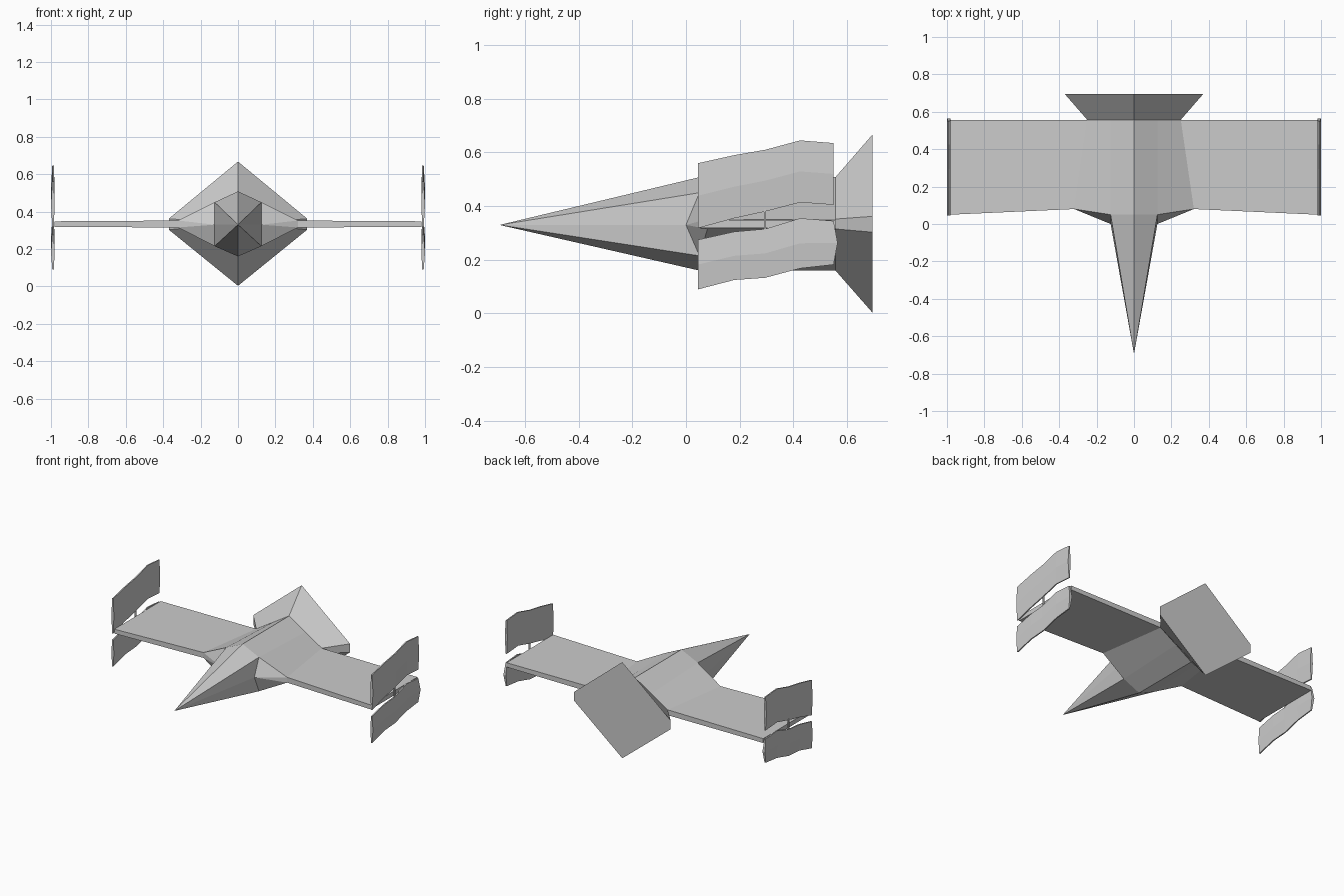
import bpy

if "Cube" in bpy.data.objects:
    bpy.data.objects.remove(bpy.data.objects["Cube"])

MID = 0.335


def make(name, verts, faces, mirror=True):
    """Mesh object with consistent normals, mirrored across x = 0."""
    import bmesh
    bm = bmesh.new()
    vs = [bm.verts.new(v) for v in verts]
    for f in faces:
        bm.faces.new([vs[i] for i in f])
    bmesh.ops.recalc_face_normals(bm, faces=bm.faces)
    me = bpy.data.meshes.new(name)
    bm.to_mesh(me)
    bm.free()
    ob = bpy.data.objects.new(name, me)
    bpy.context.collection.objects.link(ob)
    if mirror:
        ob.modifiers.new("mirror", 'MIRROR').use_clip = True
    return ob


def bridge(a, b, n):
    """Quads joining two open strips of n vertices starting at a and b."""
    return [(a + i, a + i + 1, b + i + 1, b + i) for i in range(n - 1)]


# Fuselage: half sections from top ridge to belly keel, plus nose tip and cheek
front = [(0, .05, .508), (.125, .05, .45), (.32, .08, .352),
         (.32, .08, .315), (.125, .05, .215), (0, .05, .16)]
rear = [(0, .557, .508), (.125, .557, .43), (.25, .557, .352),
        (.25, .557, .315), (.125, .557, .238), (0, .557, .16)]
tip, cheek = 12, 13
nose_faces = [(tip, 0, 1), (tip, 1, cheek), (tip, cheek, 4), (tip, 4, 5),
              (cheek, 1, 2), (cheek, 2, 3), (cheek, 3, 4)]
make("fuselage", front + rear + [(0, -.695, .33), (.125, 0, .33)],
     bridge(0, 6, 6) + nose_faces + [(6, 7, 8, 9, 10, 11)])

# Flared tail with a flat back
flare_in = [(0, .557, .508), (.25, .557, .352), (.25, .557, .315), (0, .557, .16)]
flare_out = [(0, .695, .667), (.37, .695, .362), (.37, .695, .303), (0, .695, .003)]
make("tail_flare", flare_in + flare_out,
     bridge(0, 4, 4) + [(4, 5, 6, 7), (0, 1, 2, 3)])

# Wings: thin slabs tapering slightly to the tip
root = [(.32, .08, .352), (.25, .557, .352), (.25, .557, .315), (.32, .08, .315)]
end = [(.98, .05, .348), (.98, .557, .348), (.98, .557, .318), (.98, .05, .318)]
make("wings", root + end,
     [(0, 1, 5, 4), (1, 2, 6, 5), (2, 3, 7, 6), (3, 0, 4, 7), (4, 5, 6, 7), (0, 1, 2, 3)])


# Wingtip fins: wavy strips given as (y, bottom z, top z), thicker in the middle
def fin(name, stations, tail=None):
    verts, n = [], len(stations)
    for y, lo, hi in stations:
        m, q = (lo + hi) / 2, (hi - lo) * .3
        ym = tail if tail and y == stations[-1][0] else y
        verts += [(.985, y, lo), (.98, ym, m - q * .0), (.985, y, hi),
                  (.993, y, hi), (1.0, ym, m), (.993, y, lo)]
    faces = []
    for s in range(n - 1):
        a, b = s * 6, s * 6 + 6
        faces += [(a + i, a + (i + 1) % 6, b + (i + 1) % 6, b + i) for i in range(6)]
    e = (n - 1) * 6
    for k in (0, e):
        faces += [(k, k + 1, k + 4, k + 5), (k + 1, k + 2, k + 3, k + 4)]
    make(name, verts, faces)


fin("upper_fins", [(.045, .318, .56), (.18, .355, .59), (.295, .38, .61),
                   (.425, .414, .645), (.55, .405, .635)])
fin("lower_fins", [(.045, .09, .275), (.18, .125, .305), (.295, .133, .315),
                   (.425, .168, .355), (.55, .182, .345)], tail=.565)

# Small posts linking upper and lower fins
y0, y1 = .291, .299
post = [(x, y, z) for z in (.31, .39) for x, y in
        ((.984, y0), (.994, y0), (.994, y1), (.984, y1))]
make("fin_posts", post, [(0, 1, 2, 3), (4, 5, 6, 7)] +
     [(i, (i + 1) % 4, (i + 1) % 4 + 4, i + 4) for i in range(4)])
